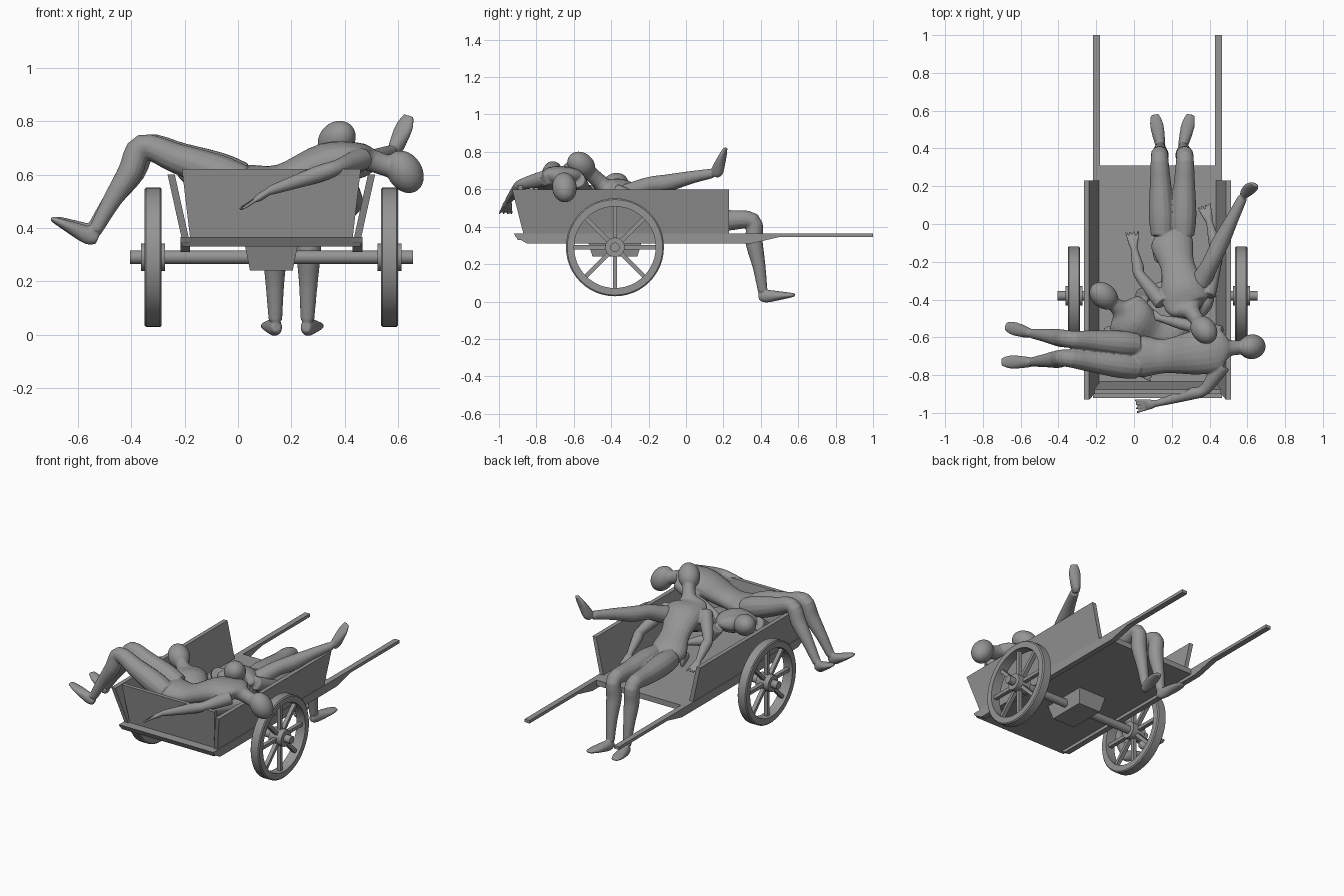
import bpy, bmesh, math
from mathutils import Vector, Matrix

cube = bpy.data.objects.get("Cube")
if cube:
    bpy.data.objects.remove(cube, do_unlink=True)

grey = bpy.data.materials.new("plain grey")
grey.use_nodes = True
tone = (0.3, 0.3, 0.3, 1)
grey.diffuse_color = tone
grey.node_tree.nodes["Principled BSDF"].inputs["Base Color"].default_value = tone

MIDDLE = 0.125   # x of the cart's centre line
AXLE = Vector((MIDDLE, -0.38, 0.29))


def finish(name, bm, smooth_angle=None):
    bmesh.ops.recalc_face_normals(bm, faces=bm.faces)
    mesh = bpy.data.meshes.new(name)
    bm.to_mesh(mesh)
    bm.free()
    mesh.materials.append(grey)
    if smooth_angle:
        mesh.shade_smooth()
        mesh.set_sharp_from_angle(angle=math.radians(smooth_angle))
    obj = bpy.data.objects.new(name, mesh)
    bpy.context.collection.objects.link(obj)
    return obj


def prism(name, outline, depth):
    """Extrude a flat outline along a vector."""
    bm = bmesh.new()
    face = bm.faces.new([bm.verts.new(p) for p in outline])
    moved = bmesh.ops.extrude_face_region(bm, geom=[face], use_keep_orig=True)["geom"]
    verts = [g for g in moved if isinstance(g, bmesh.types.BMVert)]
    bmesh.ops.translate(bm, verts=verts, vec=depth)
    return finish(name, bm)


def rod(bm, radius, length, centre):
    """Round bar along x."""
    place = Matrix.Translation(centre) @ Matrix.Rotation(math.pi / 2, 4, 'Y')
    bmesh.ops.create_cone(bm, cap_ends=True, segments=24, radius1=radius,
                          radius2=radius, depth=length, matrix=place)


# ---- Cart bed, side boards, shafts ----
prism("bed", [(-0.21, y, z) for y, z in ((-0.92, 0.365), (-0.9, 0.33), (0.31, 0.33), (0.31, 0.365))],
      (0.67, 0, 0))
shaft_side = ((-0.92, 0.365), (-0.91, 0.345), (-0.85, 0.31), (0.35, 0.31),
              (0.5, 0.345), (1, 0.345), (1, 0.365))
for side, word in ((-1, "right"), (1, "left")):
    prism(word + "_shaft", [(MIDDLE + side * 0.305, y, z) for y, z in shaft_side],
          (side * 0.036, 0, 0))
    low, high = MIDDLE + side * 0.31, MIDDLE + side * 0.362
    prism(word + "_side_board", [(low, -0.87, 0.365), (low, 0.23, 0.365),
                                 (high, 0.23, 0.6), (high, -0.93, 0.6)],
          (side * 0.027, 0, 0))
prism("front_board", [(-0.18, -0.86, 0.365), (0.43, -0.86, 0.365),
                      (0.46, -0.9, 0.62), (-0.21, -0.9, 0.62)], (0, 0.025, 0))

# ---- Axle and its block ----
bm = bmesh.new()
rod(bm, 0.025, 1.06, AXLE)
finish("axle", bm, 40)
bm = bmesh.new()
bmesh.ops.create_cube(bm, size=1)
for v in bm.verts:
    spread = 1 if v.co.z > 0 else 0.8
    v.co = AXLE + Vector((v.co.x * 0.2 * spread, v.co.y * 0.3 * spread, v.co.z * 0.1))
finish("axle_block", bm)

# ---- Wheels ----
for side, word in ((-1, "right"), (1, "left")):
    centre = AXLE + Vector((side * 0.443, 0, 0))
    bm = bmesh.new()
    section = [bm.verts.new(centre + Vector((x, 0, r))) for x, r in
               ((-0.032, 0.218), (0.032, 0.218), (0.032, 0.255),
                (0.026, 0.262), (-0.026, 0.262), (-0.032, 0.255))]
    edges = [bm.edges.new((section[i - 1], section[i])) for i in range(len(section))]
    bmesh.ops.spin(bm, geom=section + edges, cent=centre, axis=(1, 0, 0),
                   angle=math.tau, steps=48)
    bmesh.ops.remove_doubles(bm, verts=bm.verts, dist=0.0005)
    rod(bm, 0.052, 0.09, centre)
    for i in range(8):
        turn = Matrix.Rotation(i * math.tau / 8, 4, 'X')
        shape = Matrix.Diagonal((0.025, 0.022, 0.2, 1))
        bmesh.ops.create_cube(bm, size=1, matrix=Matrix.Translation(centre) @ turn
                              @ Matrix.Translation((0, 0, 0.13)) @ shape)
    finish(word + "_wheel", bm, 35)


# ---- Figures ----
def tube(bm, points, widths, depths, side, steps=4, sides=14):
    """Closed elliptical sweep through a few points, eased between them."""
    rows = [Vector((*p, w, d)) for p, w, d in zip(points, widths, depths)]
    path = []
    for i in range(len(rows) - 1):
        a, b = rows[i], rows[i + 1]
        before, after = rows[max(i - 1, 0)], rows[min(i + 2, len(rows) - 1)]
        for s in range(steps):
            t = s / steps
            path.append(a + (b - before) * (t * (1 - t) ** 2 / 2) + (b - a) * (t * t * (3 - 2 * t))
                        - (after - a) * (t * t * (1 - t) / 2))
    path.append(rows[-1])
    rings = []
    for i, row in enumerate(path):
        along = (path[min(i + 1, len(path) - 1)] - path[max(i - 1, 0)]).to_3d().normalized()
        u = (side - along * side.dot(along)).normalized()
        v = along.cross(u)
        rings.append([bm.verts.new(row.to_3d() + u * (math.cos(a) * row[3]) + v * (math.sin(a) * row[4]))
                      for a in (math.tau * k / sides for k in range(sides))])
    for one, two in zip(rings, rings[1:]):
        for k in range(sides):
            bm.faces.new((one[k - 1], one[k], two[k], two[k - 1]))
    bm.faces.new(rings[0])
    bm.faces.new(rings[-1])


def ball(bm, centre, axis, width, length):
    turn = Vector(axis).to_track_quat('Z', 'Y').to_matrix().to_4x4()
    bmesh.ops.create_uvsphere(bm, u_segments=20, v_segments=14, radius=1,
                              matrix=Matrix.Translation(centre) @ turn
                              @ Matrix.Diagonal((width, width, length, 1)))


def leg(bm, hip, knee, ankle, toe):
    hip, knee, ankle, toe = map(Vector, (hip, knee, ankle, toe))
    side = (knee - hip).cross(ankle - knee).normalized()
    shin, foot = (ankle - knee).normalized(), (toe - ankle).normalized()
    radii = (0.06, 0.068, 0.057, 0.046, 0.047, 0.035, 0.026)
    calf = knee.lerp(ankle, 0.3) - foot * 0.008
    tube(bm, (hip, hip.lerp(knee, 0.25), hip.lerp(knee, 0.65), knee,
              calf, knee.lerp(ankle, 0.65), ankle), radii, radii, side)
    heel = ankle + shin * 0.032 - foot * 0.025
    tube(bm, (heel, heel.lerp(toe, 0.2), heel.lerp(toe, 0.7), toe),
         (0.018, 0.028, 0.036, 0.022), (0.018, 0.034, 0.02, 0.009), side)


def arm(bm, shoulder, elbow, wrist, tip):
    shoulder, elbow, wrist, tip = map(Vector, (shoulder, elbow, wrist, tip))
    radii = (0.042, 0.04, 0.03, 0.032, 0.018)
    tube(bm, (shoulder, shoulder.lerp(elbow, 0.4), elbow, elbow.lerp(wrist, 0.3), wrist),
         radii, radii, Vector((0.3, 0.2, 1)))
    reach = tip - wrist
    side = reach.cross(Vector((0, 0, 1))).normalized()
    palm = wrist + reach * 0.5
    tube(bm, (wrist, wrist + reach * 0.35, palm), (0.017, 0.028, 0.024), (0.014, 0.015, 0.01), side)
    for spread in (-1.5, -0.5, 0.5, 1.5):
        root = palm + side * spread * 0.013 - reach * 0.1
        tube(bm, (root, tip + side * spread * 0.022), (0.008, 0.006), (0.008, 0.006), side)


def figure(name, spine, across, head, crown, legs, arms):
    """spine runs pelvis, waist, chest, shoulders; across is the body's width direction."""
    bm = bmesh.new()
    pelvis, waist, chest, shoulders = map(Vector, spine)
    head = Vector(head)
    tube(bm, (pelvis + (pelvis - waist) * 0.5, pelvis, waist, chest, shoulders,
              shoulders.lerp(head, 0.3), head),
         (0.06, 0.112, 0.09, 0.118, 0.115, 0.045, 0.04),
         (0.04, 0.07, 0.058, 0.074, 0.05, 0.042, 0.04), Vector(across), sides=20)
    ball(bm, head, crown, 0.066, 0.085)
    for joints in legs:
        leg(bm, *joints)
    for joints in arms:
        arm(bm, *joints)
    body = finish(name, bm, 180)
    blend = body.modifiers.new("blend", 'REMESH')
    blend.mode = 'VOXEL'
    blend.voxel_size = 0.0055
    blend.use_smooth_shade = True
    soften = body.modifiers.new("soften", 'SMOOTH')
    soften.iterations = 4


figure("figure_across_front",
       ((0.03, -0.7, 0.565), (0.16, -0.7, 0.58), (0.33, -0.68, 0.645), (0.45, -0.66, 0.67)), (0, 1, 0),
       (0.625, -0.65, 0.61), (0.5, 0.1, -0.8),
       [((0.02, -0.76, 0.575), (-0.36, -0.71, 0.705), (-0.535, -0.73, 0.39), (-0.7, -0.73, 0.435)),
        ((0.02, -0.64, 0.585), (-0.34, -0.61, 0.705), (-0.54, -0.58, 0.4), (-0.68, -0.54, 0.435))],
       [((0.47, -0.75, 0.66), (0.37, -0.88, 0.625), (0.12, -0.95, 0.54), (0.01, -0.965, 0.47)),
        ((0.46, -0.58, 0.65), (0.3, -0.54, 0.6), (0.14, -0.5, 0.57), (0.05, -0.46, 0.54))])

figure("figure_seated_back",
       ((0.2, -0.1, 0.45), (0.23, -0.22, 0.52), (0.26, -0.34, 0.58), (0.28, -0.43, 0.61)), (1, 0.2, 0),
       (0.37, -0.56, 0.73), (0.4, -0.5, 0.4),
       [((0.15, -0.06, 0.44), (0.135, 0.355, 0.43), (0.14, 0.41, 0.055), (0.11, 0.58, 0.035)),
        ((0.26, -0.06, 0.44), (0.27, 0.355, 0.43), (0.26, 0.41, 0.055), (0.3, 0.58, 0.035))],
       [((0.15, -0.42, 0.6), (0.03, -0.27, 0.51), (0.0, -0.13, 0.44), (-0.01, -0.04, 0.4)),
        ((0.39, -0.38, 0.59), (0.44, -0.16, 0.5), (0.4, 0.01, 0.43), (0.37, 0.1, 0.4))])

figure("figure_underneath",
       ((0.19, -0.62, 0.48), (0.1, -0.57, 0.51), (0.01, -0.52, 0.55), (-0.05, -0.47, 0.57)), (0.7, 0.7, 0),
       (-0.16, -0.38, 0.62), (-0.6, 0.5, 0.3),
       [((0.23, -0.54, 0.48), (0.41, -0.2, 0.62), (0.575, 0.14, 0.685), (0.64, 0.21, 0.82)),
        ((0.2, -0.6, 0.48), (0.38, -0.4, 0.47), (0.16, -0.2, 0.42), (0.1, -0.1, 0.4))],
       [((0.04, -0.38, 0.55), (0.1, -0.36, 0.46), (0.2, -0.3, 0.44), (0.26, -0.24, 0.42)),
        ((-0.12, -0.56, 0.55), (-0.12, -0.7, 0.46), (0.02, -0.78, 0.43), (0.1, -0.8, 0.42))])
